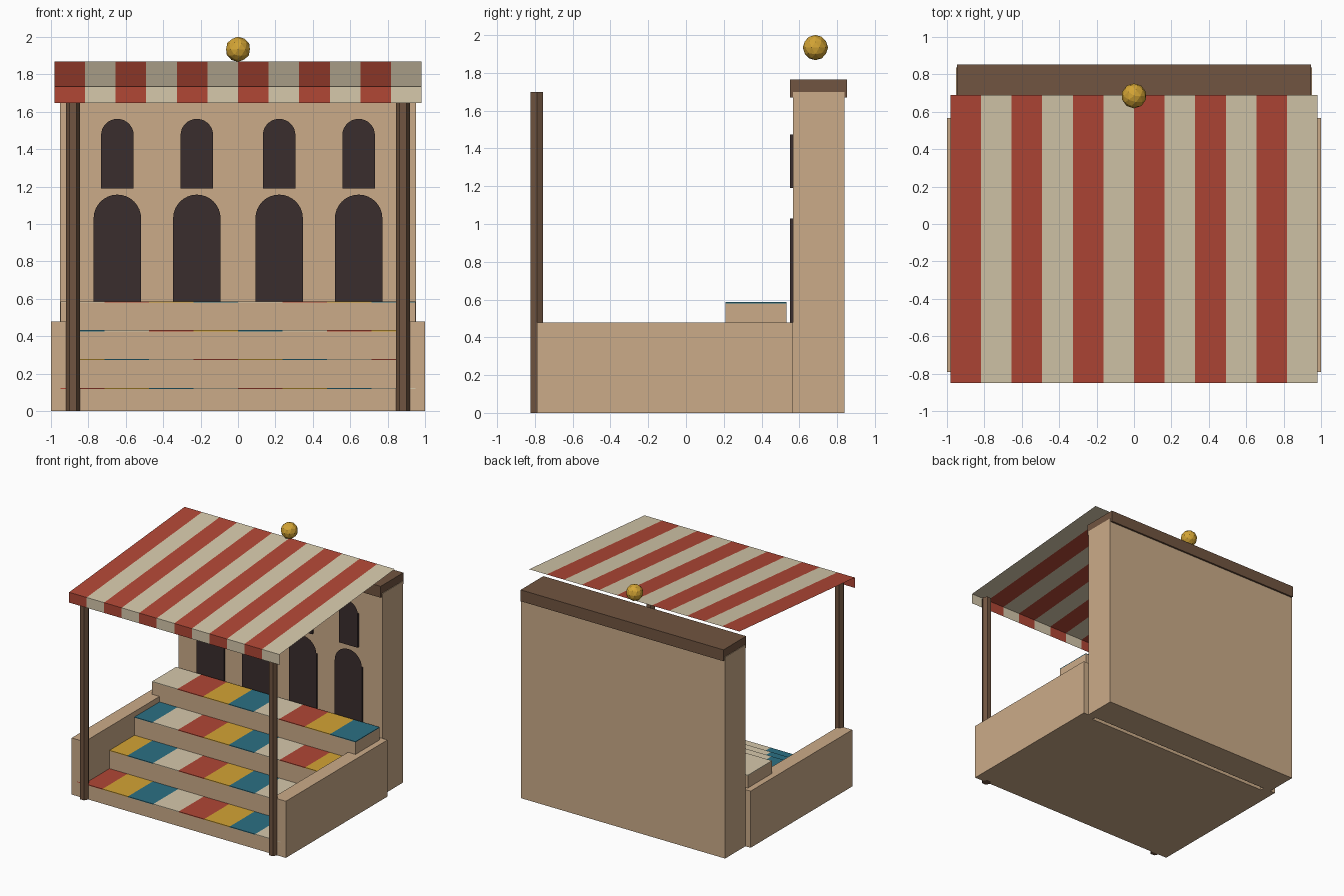
import bpy, bmesh, math
from mathutils import Vector

cube = bpy.data.objects.get("Cube")
if cube:
    bpy.data.objects.remove(cube, do_unlink=True)


def material(name, rgb):
    m = bpy.data.materials.new(name)
    m.use_nodes = True
    color = (*rgb, 1.0)
    m.diffuse_color = color
    m.node_tree.nodes["Principled BSDF"].inputs["Base Color"].default_value = color
    return m


SAND = material("sandstone", (0.60, 0.41, 0.25))
CREAM = material("cream cloth", (0.67, 0.58, 0.41))
RED = material("red cloth", (0.44, 0.063, 0.036))
YELLOW = material("golden yellow", (0.65, 0.37, 0.035))
BLUE = material("teal blue", (0.024, 0.16, 0.23))
BROWN = material("dark wood", (0.165, 0.09, 0.052))
DARK = material("dark opening", (0.042, 0.027, 0.027))


def finish(name, bm, *mats):
    mesh = bpy.data.meshes.new(name)
    bm.to_mesh(mesh)
    bm.free()
    for m in mats:
        mesh.materials.append(m)
    obj = bpy.data.objects.new(name, mesh)
    bpy.context.collection.objects.link(obj)
    return obj


def add_box(bm, x, y, z, index=0):
    """Box from (low, high) pairs on each axis."""
    lo, hi = Vector((x[0], y[0], z[0])), Vector((x[1], y[1], z[1]))
    verts = bmesh.ops.create_cube(bm, size=1)["verts"]
    for v in verts:
        v.co = (lo + hi) / 2 + v.co * (hi - lo)
    for f in {f for v in verts for f in v.link_faces}:
        f.material_index = index


def box(name, x, y, z, mat):
    bm = bmesh.new()
    add_box(bm, x, y, z)
    return finish(name, bm, mat)


# Back wall with its wooden cap
box("back_wall", (-0.952, 0.952), (0.566, 0.838), (0, 1.70), SAND)
box("wall_cap", (-0.947, 0.947), (0.55, 0.853), (1.67, 1.766), BROWN)

# Low side walls and front posts
for side, s in (("left", 1), ("right", -1)):
    box(side + "_side_wall", sorted((s * 0.88, s)), (-0.79, 0.566), (0, 0.478), SAND)
    bm = bmesh.new()
    bmesh.ops.create_cone(bm, cap_ends=True, segments=6, radius1=0.0375,
                          radius2=0.0375, depth=1.70)
    for v in bm.verts:
        v.co.x, v.co.y = v.co.y, -v.co.x
    # keep two corners pointing sideways
    if max(v.co.x for v in bm.verts) < 0.037:
        for v in bm.verts:
            v.co.x, v.co.y = v.co.y, -v.co.x
    bm.normal_update()
    post = finish(side + "_front_post", bm, BROWN)
    post.location = (s * 0.882, -0.79, 0.85)

# Seating tiers with coloured cloths on the treads
CLOTHS = (CREAM, RED, YELLOW, BLUE)
COLUMNS, HALF, BACK, CLOTH = 8, 0.95, 0.532, 0.006
width = 2 * HALF / COLUMNS
below = 0
for t in range(4):
    front, top = -0.79 + t / 3, 0.118 + 0.154 * t
    box(f"tier_{t + 1}", (-HALF, HALF), (front, BACK), (below, top), SAND)
    below = top
    bm = bmesh.new()
    for j in range(COLUMNS):
        x = -HALF + j * width
        add_box(bm, (x, x + width), (front, min(front + 1 / 3, BACK)),
                (top, top + CLOTH), (j + t + 1) % 4)
    finish(f"tier_{t + 1}_cloths", bm, *CLOTHS)


# Arched openings: a shallow panel with a flat half-round head
def arch(name, x, half, bottom, spring):
    bm = bmesh.new()
    add_box(bm, (x - half, x + half), (0.55, 0.57), (bottom, spring))
    steps = 16
    bm.faces.new([bm.verts.new((x - half * math.cos(math.pi * i / steps), 0.55,
                                spring + half * math.sin(math.pi * i / steps)))
                  for i in reversed(range(steps + 1))])
    for f in bm.faces:
        if len(f.verts) > 4 and f.normal.y > 0:
            f.normal_flip()
    finish(name, bm, DARK)


for i, x in enumerate((-0.645, -0.22, 0.22, 0.645)):
    arch(f"lower_arch_{i + 1}", x, 0.127, 0.44, 1.03)
    arch(f"upper_arch_{i + 1}", x, 0.087, 1.19, 1.475)

# Striped cloth awning with a hanging front valance
STRIPES, SPAN = 12, 0.982
profile = ((-0.85, 1.648), (-0.85, 1.735), (0.69, 1.868))
bm = bmesh.new()
rows = [[bm.verts.new((-SPAN + 2 * SPAN * i / STRIPES, y, z)) for y, z in profile]
        for i in range(STRIPES + 1)]
for i, (a, b) in enumerate(zip(rows, rows[1:])):
    for k in range(2):
        bm.faces.new((a[k], b[k], b[k + 1], a[k + 1])).material_index = i % 2
finish("striped_awning", bm, RED, CREAM)

# Gilded ball above the awning
bm = bmesh.new()
bmesh.ops.create_icosphere(bm, subdivisions=2, radius=0.067)
ball = finish("roof_ball", bm, YELLOW)
ball.location = (0, 0.685, 1.934)
